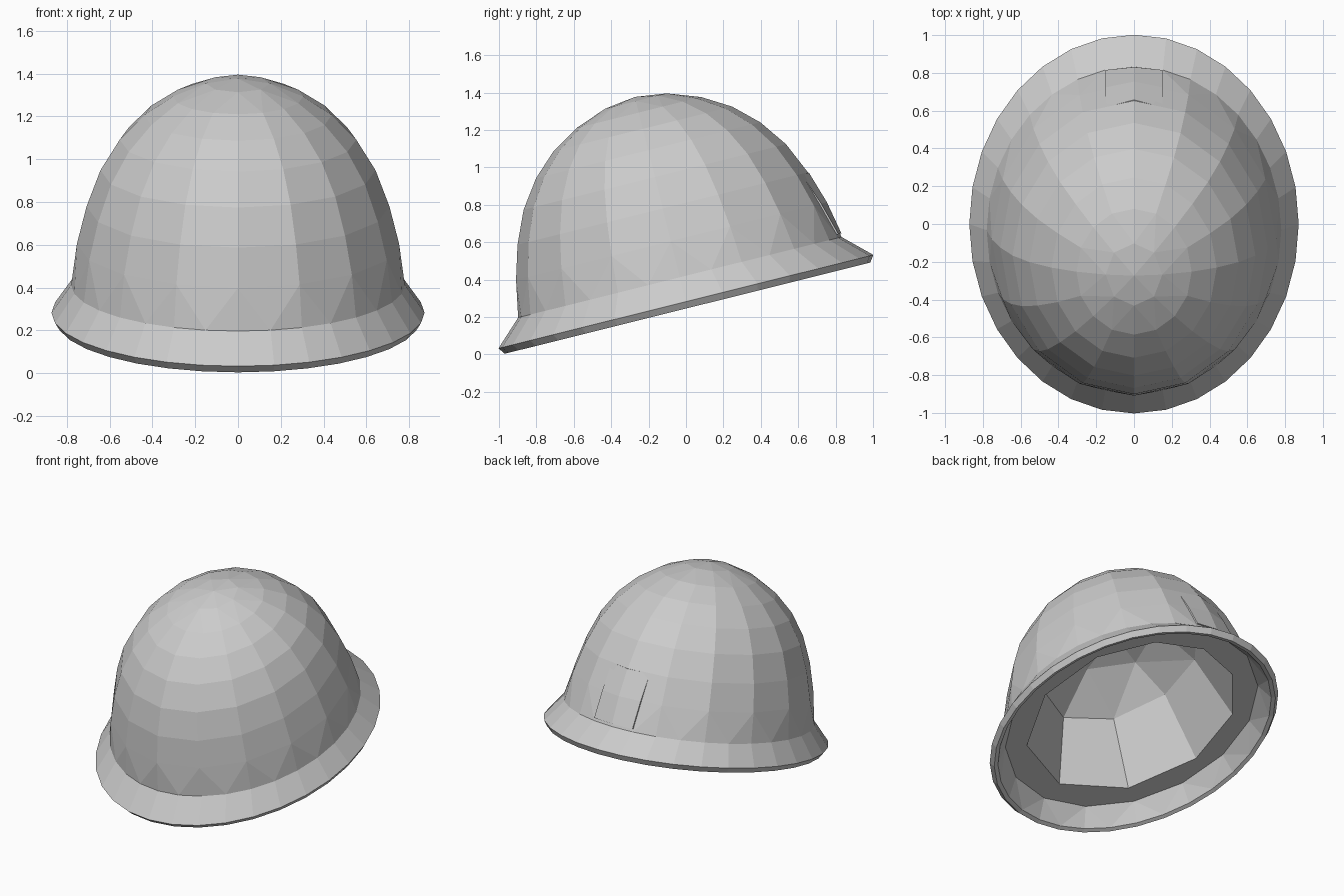
import bpy, bmesh, math
from mathutils import Matrix

old = bpy.data.objects.get("Cube")
if old:
    bpy.data.objects.remove(old, do_unlink=True)

grey = bpy.data.materials.new("plain grey")
grey.use_nodes = True
colour = (0.6, 0.6, 0.6, 1)
grey.diffuse_color = colour
grey.node_tree.nodes["Principled BSDF"].inputs["Base Color"].default_value = colour

# Everything is made upright, then tilted back about the rim centre
TILT = Matrix.Translation((0, 0, 0.28)) @ Matrix.Rotation(math.radians(14), 4, 'X')


def finish(bm, name):
    bm.transform(TILT)
    bmesh.ops.recalc_face_normals(bm, faces=bm.faces)
    mesh = bpy.data.meshes.new(name)
    bm.to_mesh(mesh)
    bm.free()
    mesh.materials.append(grey)
    obj = bpy.data.objects.new(name, mesh)
    bpy.context.collection.objects.link(obj)
    return obj


def ring(bm, count, rx, ry, z, warp=0.0):
    """Oval of vertices starting at the front; warp crowds them to the back."""
    verts = []
    for i in range(count):
        a = math.tau * i / count
        a += warp * math.sin(a)
        verts.append(bm.verts.new((rx * math.sin(a), -ry * math.cos(a), z)))
    return verts


def join(bm, a, b):
    """Skin two ovals, which may have different vertex counts."""
    na, nb = len(a), len(b)
    if na == nb:
        for i in range(na):
            j = (i + 1) % na
            bm.faces.new((a[i], a[j], b[j], b[i]))
        return
    i = j = 0
    while i < na or j < nb:
        if j >= nb or (i < na and (i + 0.5) / na <= (j + 0.5) / nb):
            bm.faces.new((a[i % na], a[(i + 1) % na], b[j % nb]))
            i += 1
        else:
            bm.faces.new((a[i % na], b[(j + 1) % nb], b[j % nb]))
            j += 1


def cap(bm, loop, z):
    """Fan a ring to a pole."""
    pole = bm.verts.new((0, 0, z))
    for i in range(len(loop)):
        bm.faces.new((loop[i], loop[(i + 1) % len(loop)], pole))


# Shell: crown down the outside, round the brim and up into the lining
# (vertex count, half width, half length, height, warp)
rings = [
    (8, 0.15, 0.17, 1.107), (16, 0.305, 0.343, 1.044), (16, 0.438, 0.492, 0.954),
    (16, 0.553, 0.618, 0.836), (16, 0.643, 0.723, 0.689), (16, 0.708, 0.80, 0.515),
    (16, 0.753, 0.853, 0.335), (32, 0.78, 0.891, 0.136),
    (32, 0.872, 1.033, 0.002), (32, 0.85, 1.007, -0.034),
    (32, 0.825, 0.98, -0.025), (16, 0.765, 0.902, 0.1),
    (10, 0.64, 0.745, 0.1, 0.17), (10, 0.45, 0.59, 0.55, 0.17),
    (5, 0.25, 0.30, 0.74),
]
bm = bmesh.new()
loops = [ring(bm, *r) for r in rings]
for upper, lower in zip(loops, loops[1:]):
    join(bm, upper, lower)
cap(bm, loops[0], 1.13)
cap(bm, loops[-1], 0.8)
finish(bm, "helmet_shell")

# Back plate: bent panel almost flush with the shell (height, middle y, side y)
bm = bmesh.new()
rows = [(0.155, 0.895, 0.879), (0.335, 0.86, 0.829), (0.512, 0.805, 0.765)]
grid = [[bm.verts.new((x, mid if x == 0 else side, z)) for x in (-0.15, 0, 0.15)]
        for z, mid, side in rows]
for lo, hi in zip(grid, grid[1:]):
    for k in range(2):
        bm.faces.new((lo[k], lo[k + 1], hi[k + 1], hi[k]))
# Thicken the panel inwards
made = bmesh.ops.extrude_face_region(bm, geom=list(bm.faces), use_keep_orig=True)
for v in made["geom"]:
    if isinstance(v, bmesh.types.BMVert):
        v.co.y -= 0.03
finish(bm, "back_plate")
